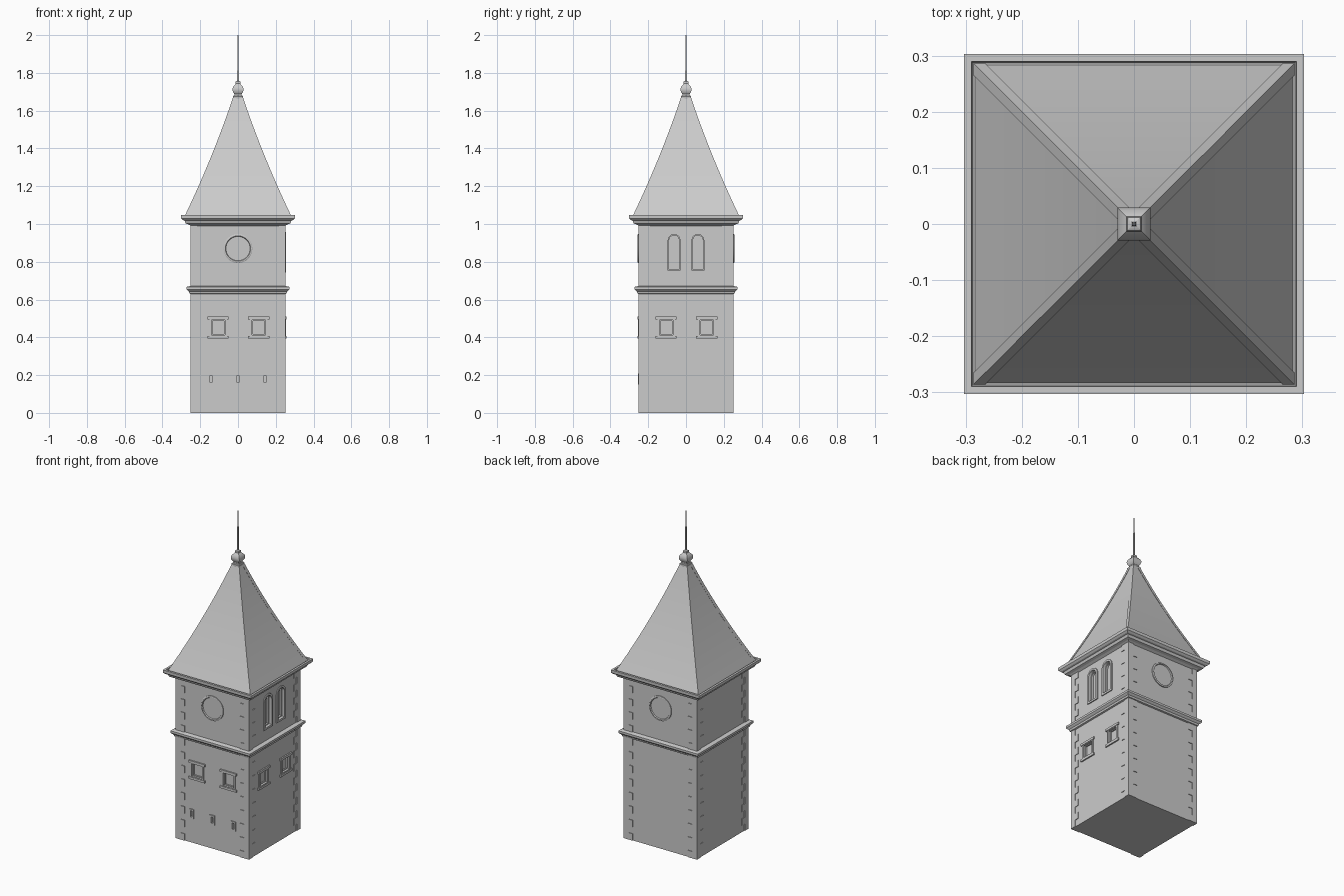
import bpy, bmesh
from math import sin, cos, pi

if "Cube" in bpy.data.objects:
    bpy.data.objects.remove(bpy.data.objects["Cube"])

WALL = 0.248


def build(name, lofts, cap_start=True, smooth=True):
    """Skin each list of matching closed loops into one mesh object."""
    bm = bmesh.new()
    for loops in lofts:
        rows = [[bm.verts.new(p) for p in loop] for loop in loops]
        n = len(rows[0])
        for a, b in zip(rows, rows[1:]):
            for i in range(n):
                j = (i + 1) % n
                bm.faces.new((a[i], a[j], b[j], b[i]))
        bm.faces.new(rows[-1])
        if cap_start:
            bm.faces.new(rows[0][::-1])
    bmesh.ops.recalc_face_normals(bm, faces=bm.faces)
    me = bpy.data.meshes.new(name)
    bm.to_mesh(me)
    bm.free()
    ob = bpy.data.objects.new(name, me)
    bpy.context.collection.objects.link(ob)
    bpy.ops.object.select_all(action='DESELECT')
    ob.select_set(True)
    bpy.context.view_layer.objects.active = ob
    if smooth:
        bpy.ops.object.shade_smooth_by_angle(angle=pi / 6)
    return ob


def square_loft(profile):
    return [[(-r, -r, z), (r, -r, z), (r, r, z), (-r, r, z)] for r, z in profile]


def box(x0, x1, y0, y1, z0, z1):
    return [[(x0, y0, z), (x1, y0, z), (x1, y1, z), (x0, y1, z)] for z in (z0, z1)]


# Outlines on a wall (u across, v up); i is the inset
def rect(cu, hw, z0, z1):
    return lambda i: [(cu - hw + i, z0 + i), (cu + hw - i, z0 + i),
                      (cu + hw - i, z1 - i), (cu - hw + i, z1 - i)]


def arch(cu, hw, z0, z1, n=14):
    return lambda i: [(cu - hw + i, z0 + i), (cu + hw - i, z0 + i)] + [
        (cu + (hw - i) * cos(pi * k / n), z1 - hw + (hw - i) * sin(pi * k / n)) for k in range(n + 1)]


def circle(cu, cv, r, n=40):
    return lambda i: [(cu + (r - i) * cos(2 * pi * k / n), cv + (r - i) * sin(2 * pi * k / n)) for k in range(n)]


def on_wall(side, outline, d):
    put = {'front': lambda u, v: (u, -d, v), 'back': lambda u, v: (-u, d, v),
           'right': lambda u, v: (d, u, v)}[side]
    return [put(u, v) for u, v in outline]


cutters = []


def opening(name, side, shape, trim, proj, recess, sash):
    steps = [(0, -.006), (0, proj), (trim, proj), (trim, -recess * .5),
             (trim + sash, -recess * .5), (trim + sash, -recess)]
    build(name, [[on_wall(side, shape(i), WALL + d) for i, d in steps]], cap_start=False)
    cutters.append([on_wall(side, shape(trim * .7), WALL + d) for d in (.05, -recess - .002)])


# Windows
for side in ('front', 'right'):
    for k, u in enumerate((-.105, .11)):
        opening(f"{side}_window_{k}", side, rect(u, .046, .402, .502), .011, .005, .016, .004)
        for part, z in (("sill", .394), ("lintel", .495)):
            shape = rect(u, .056, z, z + .014)
            build(f"{side}_{part}_{k}", [[on_wall(side, shape(0), WALL + d) for d in (-.004, .008)]])

# Slit vents
for k, u in enumerate((-.143, 0, .143)):
    opening(f"slit_{k}", 'front', rect(u, .016, .15, .208), .01, .006, .016, .001)

# Paired arched belfry windows
for k, u in enumerate((-.063, .063)):
    opening(f"arched_window_{k}", 'right', arch(u, .043, .743, .957), .012, .006, .024, .005)

# Round dials, front and back
for side in ('front', 'back'):
    dial = circle(0, .87, .076)
    build(f"{side}_dial", [[on_wall(side, dial(i), WALL + d) for i, d in
                            ((0, -.004), (0, .006), (.003, .008), (.009, .008), (.012, .002))]],
          cap_start=False)

# Tower shaft with window recesses cut out
shaft = build("tower_shaft", [square_loft([(WALL, 0), (WALL, 1.0)])], smooth=False)
cut = build("window_cutter", cutters, smooth=False)
cut.hide_render = True
bpy.context.view_layer.objects.active = shaft
mod = shaft.modifiers.new("recesses", 'BOOLEAN')
mod.operation, mod.solver, mod.object = 'DIFFERENCE', 'EXACT', cut
bpy.ops.object.modifier_apply(modifier=mod.name)
bpy.data.objects.remove(cut)

# Alternating corner stones
stones = []
E = .252
for z0, z1, n in ((0, .63, 15), (.67, .995, 8)):
    h = (z1 - z0) / n
    for i in range(n):
        lx, ly = (.062, .036) if i % 2 == 0 else (.036, .062)
        for sx in (-1, 1):
            for sy in (-1, 1):
                xs = sorted((sx * E, sx * (E - lx)))
                ys = sorted((sy * E, sy * (E - ly)))
                stones.append(box(*xs, *ys, z0 + i * h, z0 + (i + 1) * h))
build("corner_stones", stones, smooth=False)

# String course and eaves cornice with a gutter lip
build("string_course", [square_loft([(.245, .628), (.257, .632), (.26, .643), (.266, .648),
                                     (.272, .654), (.272, .667), (.247, .673)])], smooth=False)
build("eaves_cornice", [square_loft([(.245, .988), (.262, .998), (.277, 1.003), (.283, 1.018),
                                     (.292, 1.021), (.302, 1.03), (.303, 1.048), (.29, 1.048),
                                     (.287, 1.034)])], smooth=False)

# Concave spire roof
N = 12
roof = []
for k in range(N + 1):
    t = k / N
    roof.append((.283 + (.02 - .283) * t - .048 * t * (1 - t), 1.034 + .646 * t))
build("spire_roof", [square_loft(roof)])

# Raised hip caps along the four roof edges
hips = []
e, s = .003, .018
for sx in (-1, 1):
    for sy in (-1, 1):
        hips.append([[(sx * x, sy * y, z) for x, y in
                      ((r - .01, r - .01), (r + e, r - s), (r + e, r + e), (r - s, r + e))]
                     for r, z in roof])
build("hip_caps", hips)

# Finial and spike
build("finial", [square_loft([(.024, 1.66), (.027, 1.668), (.027, 1.676), (.019, 1.681), (.019, 1.688),
                              (.026, 1.697), (.029, 1.708), (.029, 1.716), (.025, 1.728),
                              (.016, 1.738), (.012, 1.743), (.013, 1.748), (.012, 1.754), (.005, 1.758)])])
build("spike", [square_loft([(.0045, 1.75), (.0035, 1.87), (.0015, 2.0)])], smooth=False)
